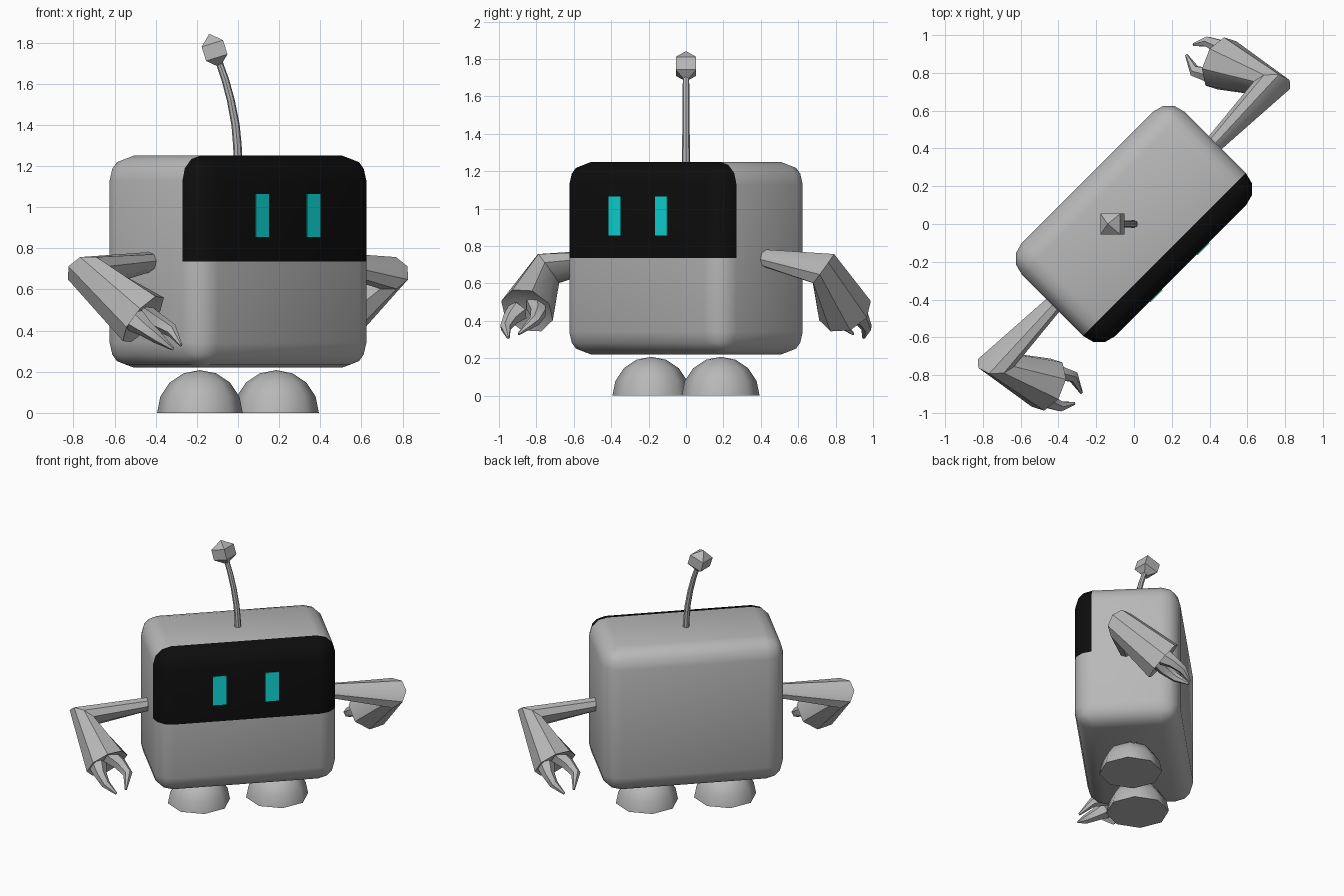
import bpy, bmesh, math
from mathutils import Vector, Matrix

if "Cube" in bpy.data.objects:
    bpy.data.objects.remove(bpy.data.objects["Cube"])

TURN = Matrix.Rotation(math.radians(45), 4, 'Z')   # whole body faces a diagonal


def material(name, rgb):
    m = bpy.data.materials.new(name)
    m.diffuse_color = (*rgb, 1)
    m.use_nodes = True
    m.node_tree.nodes["Principled BSDF"].inputs["Base Color"].default_value = m.diffuse_color
    return m


GREY = material("grey_metal", (0.48, 0.48, 0.48))
BLACK = material("black_visor", (0.004, 0.004, 0.004))
CYAN = material("cyan_light", (0.005, 0.72, 0.72))


def finish(bm, name, mats, angle=40, matrix=None):
    if matrix:
        bm.transform(matrix)
    bmesh.ops.recalc_face_normals(bm, faces=bm.faces)
    mesh = bpy.data.meshes.new(name)
    bm.to_mesh(mesh)
    bm.free()
    for m in mats:
        mesh.materials.append(m)
    ob = bpy.data.objects.new(name, mesh)
    bpy.context.collection.objects.link(ob)
    bpy.ops.object.select_all(action='DESELECT')
    ob.select_set(True)
    bpy.context.view_layer.objects.active = ob
    if angle:
        bpy.ops.object.shade_smooth_by_angle(angle=math.radians(angle))
    return ob


def tube(name, pts, radii, sides=8, recess=0.0, angle=40, matrix=None, phase=0.0):
    """Tapered tube through points lying in one plane, end cap optionally hollowed."""
    pts = [Vector(p) for p in pts]
    dirs = [(q - p).normalized() for p, q in zip(pts, pts[1:])]
    a = dirs[0].cross(dirs[1])
    a = a.normalized() if a.length > 1e-3 else Vector((0, 1, 0))
    bm = bmesh.new()
    rings = []
    for i, (p, r) in enumerate(zip(pts, radii)):
        n = (dirs[max(i - 1, 0)] + dirs[min(i, len(dirs) - 1)]).normalized()
        b = n.cross(a)
        angs = [phase + math.tau * k / sides for k in range(sides)]
        rings.append([bm.verts.new(p + r * (a * math.cos(t) + b * math.sin(t))) for t in angs])
    for r0, r1 in zip(rings, rings[1:]):
        for k in range(sides):
            j = (k + 1) % sides
            bm.faces.new((r0[k], r0[j], r1[j], r1[k]))
    bm.faces.new(rings[0])
    tip = bm.verts.new(pts[-1] - dirs[-1] * recess)
    for k in range(sides):
        bm.faces.new((rings[-1][k], rings[-1][(k + 1) % sides], tip))
    return finish(bm, name, [GREY], angle, matrix)


# Body: rounded box, upper front painted as the visor
bm = bmesh.new()
bmesh.ops.create_cube(bm, size=1)
bm.transform(Matrix.Translation((0, 0, 0.735)) @ Matrix.Diagonal((1.22, 0.70, 1.03, 1)))
bmesh.ops.bevel(bm, geom=bm.edges[:], offset=0.122, segments=3, profile=0.5, affect='EDGES')
bmesh.ops.bisect_plane(bm, geom=bm.verts[:] + bm.edges[:] + bm.faces[:],
                       plane_co=(0, 0, 0.735), plane_no=(0, 0, 1))
for f in bm.faces:
    c = f.calc_center_median()
    f.material_index = int(c.z > 0.735 and c.y < -0.23)
finish(bm, "body", [GREY, BLACK], 40, TURN)

# Eyes: thin plates on the visor
for side, x in (("left", -0.186), ("right", 0.166)):
    bm = bmesh.new()
    bmesh.ops.create_cube(bm, size=1)
    finish(bm, side + "_eye", [CYAN], 0, TURN @ Matrix.Translation((x, -0.351, 0.96))
           @ Matrix.Diagonal((0.09, 0.008, 0.208, 1)))

# Feet: half domes with closed soles
for side, s in (("left", -1), ("right", 1)):
    bm = bmesh.new()
    bmesh.ops.create_uvsphere(bm, u_segments=8, v_segments=8, radius=0.208)
    bmesh.ops.bisect_plane(bm, geom=bm.verts[:] + bm.edges[:] + bm.faces[:], dist=1e-4,
                           plane_co=(0, 0, 0), plane_no=(0, 0, -1), clear_outer=True)
    bmesh.ops.holes_fill(bm, edges=[e for e in bm.edges if e.is_boundary])
    finish(bm, side + "_foot", [GREY], 50, TURN @ Matrix.Translation((0.262 * s, 0, 0)))

# Antenna: bent rod with a faceted bulb
tube("antenna_rod",
     [(0, 0, 1.23), (-0.003, 0, 1.3), (-0.012, 0, 1.4), (-0.035, 0, 1.52), (-0.062, 0, 1.62), (-0.09, 0, 1.70)],
     [0.021, 0.021, 0.02, 0.019, 0.018, 0.017])
axis, mid = Vector((-0.3, 0, 0.954)), Vector((-0.114, 0, 1.761))
tube("antenna_bulb", [mid + axis * h for h in (-0.083, -0.036, 0.036, 0.083)],
     [0.004, 0.077, 0.077, 0.004], sides=4, angle=0, phase=math.pi / 4)

# Arms: one arm, repeated by a half turn
for side, turn in (("left", 0), ("right", math.pi)):
    m = Matrix.Rotation(turn, 4, 'Z')
    tube(side + "_arm", [(-0.41, -0.41, 0.737), (-0.73, -0.735, 0.68), (-0.46, -0.85, 0.455)],
         [0.046, 0.103, 0.148], recess=0.05, matrix=m)
    tube(side + "_inner_claw",
         [(-0.48, -0.80, 0.49), (-0.40, -0.79, 0.445), (-0.32, -0.81, 0.40), (-0.277, -0.895, 0.33)],
         [0.06, 0.045, 0.032, 0.008], sides=6, matrix=m)
    tube(side + "_outer_claw",
         [(-0.50, -0.90, 0.45), (-0.45, -0.94, 0.41), (-0.39, -0.965, 0.365), (-0.315, -0.95, 0.31)],
         [0.06, 0.042, 0.03, 0.008], sides=6, matrix=m)
